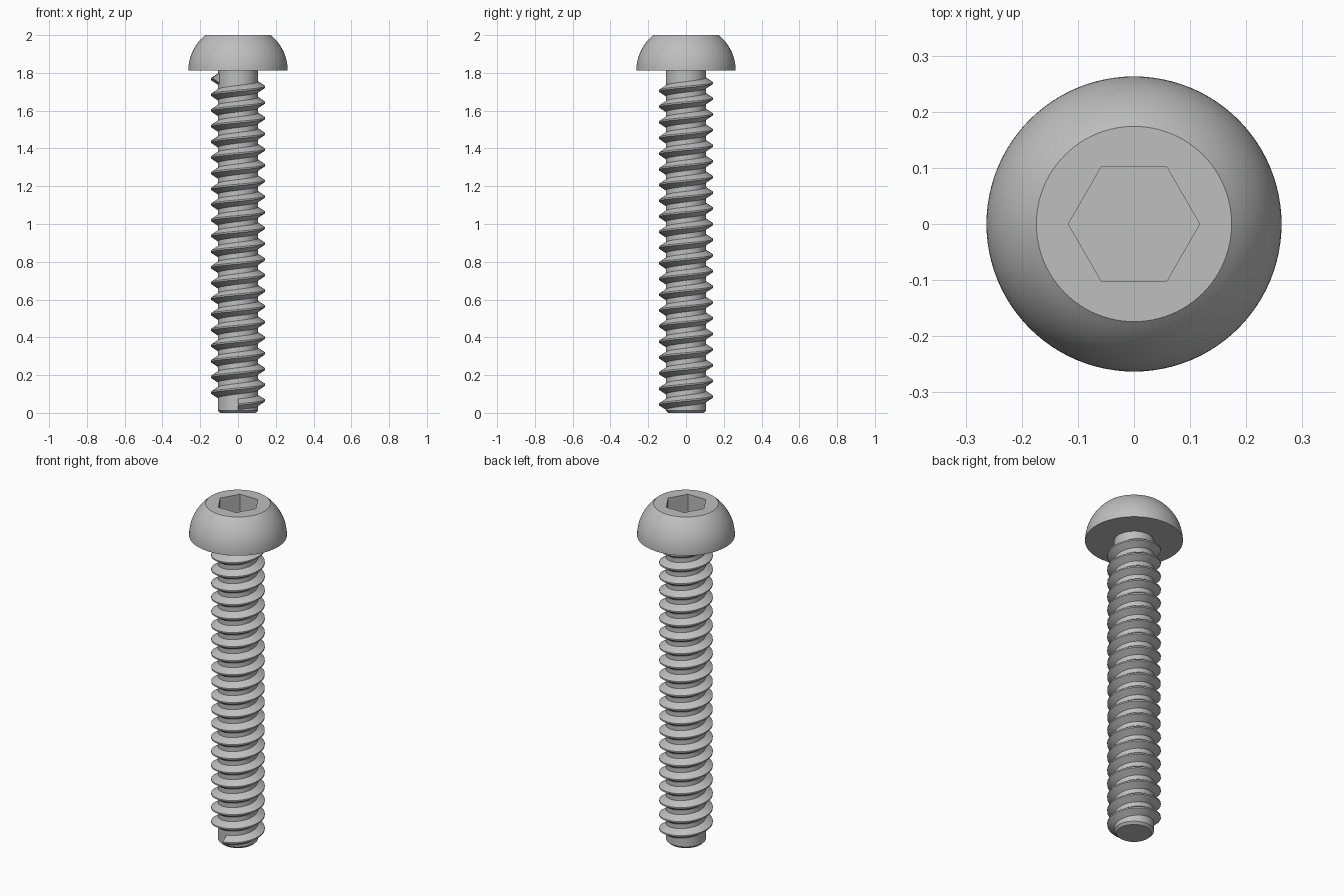
import bpy
import bmesh
import math

old = bpy.data.objects.get("Cube")
if old:
    bpy.data.objects.remove(old, do_unlink=True)

steel = bpy.data.materials.new("grey_steel")
steel.use_nodes = True
grey = (0.52, 0.52, 0.52, 1)
steel.diffuse_color = grey
steel.node_tree.nodes["Principled BSDF"].inputs["Base Color"].default_value = grey

HEAD_BASE = 1.812
ROOT, CREST = 0.107, 0.144


def make_object(name, bm, smooth=True):
    bmesh.ops.recalc_face_normals(bm, faces=bm.faces)
    mesh = bpy.data.meshes.new(name)
    bm.to_mesh(mesh)
    bm.free()
    mesh.materials.append(steel)
    obj = bpy.data.objects.new(name, mesh)
    bpy.context.collection.objects.link(obj)
    if smooth:
        activate(obj)
        bpy.ops.object.shade_smooth_by_angle(angle=math.radians(30))
    return obj


def activate(obj):
    bpy.ops.object.select_all(action='DESELECT')
    obj.select_set(True)
    bpy.context.view_layer.objects.active = obj


def loft(rings, wrap=True):
    """Skin a list of closed rings and cap both ends."""
    bm = bmesh.new()
    loops = [[bm.verts.new(p) for p in ring] for ring in rings]
    n = len(loops[0])
    for a, b in zip(loops, loops[1:]):
        for i in range(n):
            j = (i + 1) % n
            bm.faces.new((a[i], a[j], b[j], b[i]))
    bm.faces.new(loops[0][::-1])
    bm.faces.new(loops[-1])
    return bm


def polar(r, angle, z):
    return (r * math.cos(angle), r * math.sin(angle), z)


def turned(profile, sides):
    return loft([[polar(r, math.tau * i / sides, z) for i in range(sides)]
                 for r, z in profile])


# Shank with a small chamfer at the tip
make_object("shank", turned([(0.094, 0), (ROOT, 0.013), (ROOT, HEAD_BASE + 0.01)], 64))

# Domed head with a flat top
dome_height = 0.2507
rise = 2 - HEAD_BASE
dome = []
for k in range(17):
    h = dome_height * math.sin(k / 16 * math.asin(rise / dome_height))
    dome.append((0.263 * math.sqrt(1 - (h / dome_height) ** 2), HEAD_BASE + h))
head = make_object("button_head", turned(dome, 96), smooth=False)

# Hexagonal drive socket cut into the head
cutter = make_object("socket_cutter", turned([(0.117, 1.89), (0.117, 2.1)], 6), smooth=False)
cutter.hide_render = True
cut = head.modifiers.new("socket", 'BOOLEAN')
cut.object = cutter
cut.operation = 'DIFFERENCE'
cut.solver = 'EXACT'
activate(head)
bpy.ops.object.modifier_apply(modifier=cut.name)
bpy.data.objects.remove(cutter, do_unlink=True)
bpy.ops.object.shade_smooth_by_angle(angle=math.radians(30))

# Right-handed helical thread swept up the shank
pitch, turns, steps = 0.083, 20.82, 48
tooth = [(ROOT - 0.004, -0.031), (CREST, -0.004), (CREST, 0.004), (ROOT - 0.004, 0.031)]
count = round(turns * steps)
sections = []
for s in range(count + 1):
    t = turns * s / count
    angle = math.tau * t - math.pi / 2
    sections.append([polar(r, angle, 0.045 + pitch * t + dz) for r, dz in tooth])
make_object("thread", loft(sections))
